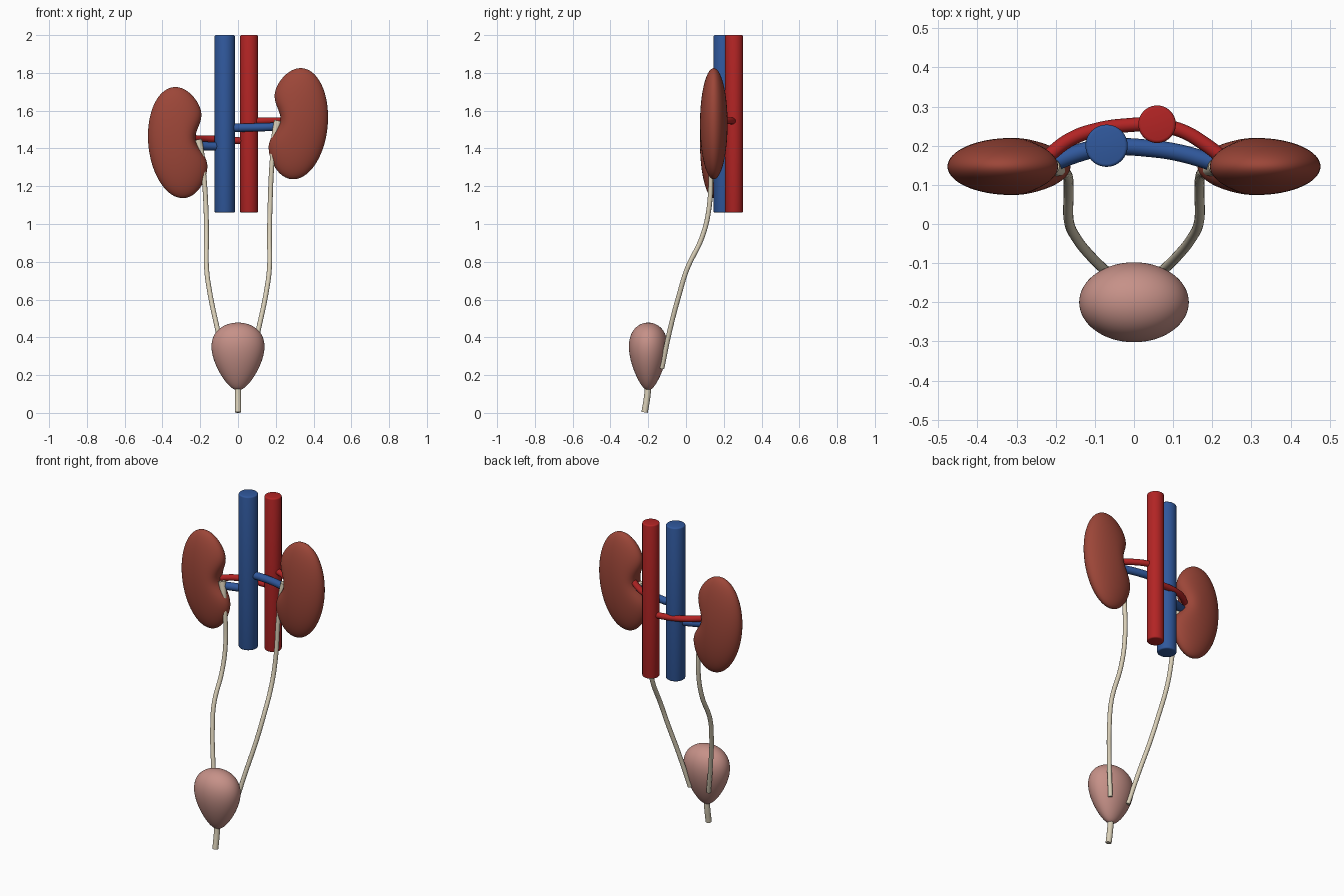
import bpy, bmesh, math
from mathutils import Matrix

if "Cube" in bpy.data.objects:
    bpy.data.objects.remove(bpy.data.objects["Cube"])


def material(name, r, g, b):
    lin = [((c / 255 + 0.055) / 1.055) ** 2.4 for c in (r, g, b)]
    m = bpy.data.materials.new(name)
    m.diffuse_color = (*lin, 1)
    m.use_nodes = True
    m.node_tree.nodes["Principled BSDF"].inputs["Base Color"].default_value = m.diffuse_color
    return m


KIDNEY = material("kidney_brown_red", 156, 70, 56)
RED = material("artery_red", 178, 36, 36)
BLUE = material("vein_blue", 48, 88, 156)
PINK = material("bladder_pink", 198, 145, 136)
CREAM = material("ureter_cream", 218, 208, 184)


def smooth(obj, angle=40):
    bpy.ops.object.select_all(action='DESELECT')
    obj.select_set(True)
    bpy.context.view_layer.objects.active = obj
    bpy.ops.object.shade_smooth_by_angle(angle=math.radians(angle))


def add_mesh(name, bm, mat, angle=40):
    bmesh.ops.recalc_face_normals(bm, faces=bm.faces)
    me = bpy.data.meshes.new(name)
    bm.to_mesh(me)
    bm.free()
    me.materials.append(mat)
    obj = bpy.data.objects.new(name, me)
    bpy.context.collection.objects.link(obj)
    smooth(obj, angle)
    return obj


def blob(name, mat, centre, shape):
    """Unit sphere reshaped by a function of its local coordinates."""
    bm = bmesh.new()
    bmesh.ops.create_uvsphere(bm, u_segments=64, v_segments=48, radius=1)
    for v in bm.verts:
        x, y, z = shape(*v.co)
        v.co = (centre[0] + x, centre[1] + y, centre[2] + z)
    return add_mesh(name, bm, mat, 180)


def tube(name, mat, radius, points):
    """Smooth round tube through (x, y, z, radius factor) points."""
    cu = bpy.data.curves.new(name, 'CURVE')
    cu.dimensions = '3D'
    cu.bevel_depth = radius
    cu.bevel_resolution = 6
    cu.resolution_u = 10
    cu.use_fill_caps = True
    sp = cu.splines.new('BEZIER')
    sp.bezier_points.add(len(points) - 1)
    for bp, (x, y, z, f) in zip(sp.bezier_points, points):
        bp.co = (x, y, z)
        bp.radius = f
        bp.handle_left_type = bp.handle_right_type = 'AUTO'
    cu.materials.append(mat)
    obj = bpy.data.objects.new(name, cu)
    bpy.context.collection.objects.link(obj)
    bpy.ops.object.select_all(action='DESELECT')
    obj.select_set(True)
    bpy.context.view_layer.objects.active = obj
    bpy.ops.object.convert(target='MESH')
    smooth(bpy.context.view_layer.objects.active)


def trunk(name, mat, x, y, radius):
    """Vertical great vessel with softened rims."""
    bm = bmesh.new()
    bmesh.ops.create_cone(bm, cap_ends=True, segments=40, radius1=radius, radius2=radius,
                          depth=0.94, matrix=Matrix.Translation((x, y, 1.53)))
    rims = [e for e in bm.edges if abs(e.verts[0].co.z - e.verts[1].co.z) < 1e-4]
    bmesh.ops.bevel(bm, geom=rims, offset=0.008, segments=3, affect='EDGES', profile=0.5)
    add_mesh(name, bm, mat)


# Great vessels
trunk("vena_cava", BLUE, -0.07, 0.2, 0.054)
trunk("aorta", RED, 0.059, 0.255, 0.048)

# Kidneys and ureters, mirrored; the +x side sits 0.1 higher
for side, s, rise in (("right", -1, 0.0), ("left", 1, 0.1)):
    def bean(x, y, z, s=s):
        u = -x * 0.163                        # positive u points to the midline
        w = max(0.0, -x) ** 1.5
        u -= 0.075 * w * math.exp(-((z * 0.295 - 0.01) / 0.1) ** 2)
        v = z * 0.295
        t = 0.096
        u, v = u * math.cos(t) - v * math.sin(t), u * math.sin(t) + v * math.cos(t)
        return -s * u, y * 0.073, v
    blob(side + "_kidney", KIDNEY, (s * 0.312, 0.147, 1.431 + rise), bean)

    tube(side + "_ureter", CREAM, 0.0128, [
        (s * 0.212, 0.147, 1.445 + rise, 1.7),
        (s * 0.196, 0.140, 1.375 + rise, 1.35),
        (s * 0.182, 0.134, 1.27 + rise * 0.8, 1),
        (s * 0.169, 0.120, 1.07, 1),
        (s * 0.167, 0.085, 0.93, 1),
        (s * 0.166, 0.005, 0.76, 1),
        (s * 0.148, -0.035, 0.63, 1),
        (s * 0.108, -0.085, 0.44, 1),
        (s * 0.063, -0.128, 0.235, 1)])

# Renal arteries
tube("right_renal_artery", RED, 0.018, [
    (0.059, 0.255, 1.44, 1), (-0.01, 0.253, 1.442, 1), (-0.09, 0.242, 1.447, 1),
    (-0.163, 0.216, 1.451, 1), (-0.235, 0.16, 1.452, 1)])
tube("left_renal_artery", RED, 0.018, [
    (0.059, 0.255, 1.545, 1), (0.125, 0.237, 1.546, 1), (0.18, 0.205, 1.547, 1),
    (0.245, 0.155, 1.547, 1)])

# Renal veins
tube("right_renal_vein", BLUE, 0.023, [
    (-0.07, 0.2, 1.412, 1), (-0.14, 0.182, 1.412, 1), (-0.225, 0.15, 1.415, 1)])
tube("left_renal_vein", BLUE, 0.022, [
    (-0.07, 0.2, 1.508, 1), (0.02, 0.195, 1.51, 1), (0.11, 0.183, 1.512, 1),
    (0.225, 0.15, 1.516, 1)])

# Bladder: egg narrowing downwards
blob("bladder", PINK, (0, -0.2, 0.299),
     lambda x, y, z: (x * 0.133 * (1 + 0.35 * z), y * 0.097 * (1 + 0.35 * z), z * 0.179))

# Urethra
tube("urethra", CREAM, 0.017, [(0, -0.2, 0.15, 1), (0, -0.205, 0.09, 1), (0, -0.219, 0.003, 1)])
